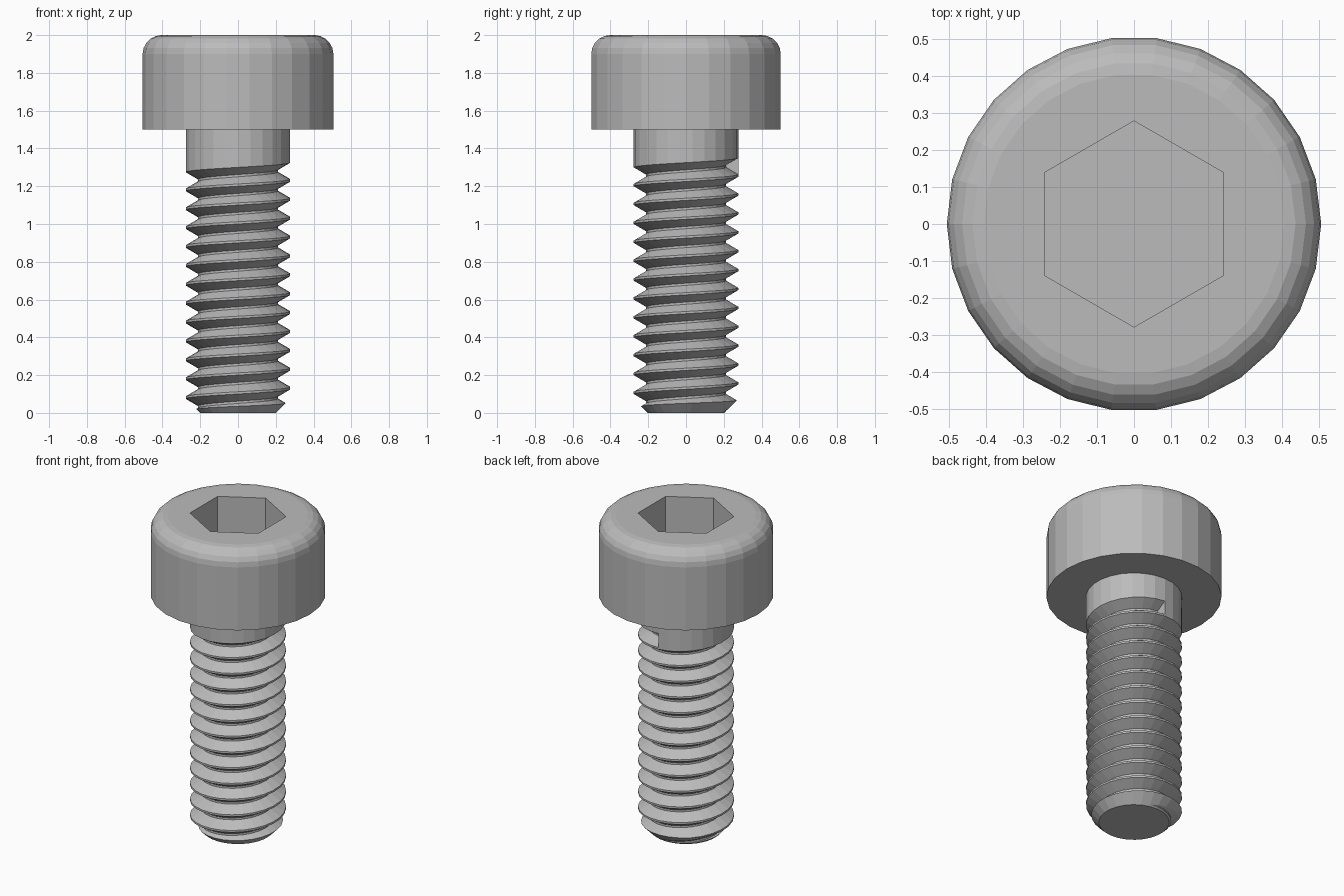
import bpy, bmesh
from math import cos, sin, pi

if "Cube" in bpy.data.objects:
    bpy.data.objects.remove(bpy.data.objects["Cube"])

SIDES = 26
steel = bpy.data.materials.new("steel_grey")
steel.use_nodes = True
steel.diffuse_color = (0.5, 0.5, 0.5, 1)
steel.node_tree.nodes["Principled BSDF"].inputs["Base Color"].default_value = (0.5, 0.5, 0.5, 1)


def make_object(name, bm):
    bmesh.ops.recalc_face_normals(bm, faces=bm.faces[:])
    mesh = bpy.data.meshes.new(name)
    bm.to_mesh(mesh)
    bm.free()
    mesh.materials.append(steel)
    obj = bpy.data.objects.new(name, mesh)
    bpy.context.collection.objects.link(obj)
    return obj


def lathe(name, profile, sides, start=0.0):
    """Closed solid turned about z from (radius, height) points."""
    bm = bmesh.new()
    rings = []
    for r, z in profile:
        angles = [start + 2 * pi * i / sides for i in range(sides)]
        rings.append([bm.verts.new((r * cos(a), r * sin(a), z)) for a in angles])
    for low, high in zip(rings, rings[1:]):
        for i in range(sides):
            j = (i + 1) % sides
            bm.faces.new((low[i], low[j], high[j], high[i]))
    bm.faces.new(rings[0])
    bm.faces.new(rings[-1])
    return make_object(name, bm)


def cut(obj, cutter, operation):
    cutter.hide_render = True
    mod = obj.modifiers.new("cut", "BOOLEAN")
    mod.operation = operation
    mod.solver = "EXACT"
    mod.object = cutter
    bpy.context.view_layer.objects.active = obj
    bpy.ops.object.modifier_apply(modifier=mod.name)
    bpy.data.objects.remove(cutter)


# Head: cylinder with a rounded top edge and a hexagonal socket
R_HEAD, FILLET = 0.505, 0.1
profile = [(R_HEAD, 1.5)]
for k in range(6):
    a = k / 5 * pi / 2
    profile.append((R_HEAD - FILLET + FILLET * cos(a), 2 - FILLET + FILLET * sin(a)))
head = lathe("head", profile, SIDES)
cut(head, lathe("socket_cutter", [(0.278, 1.73), (0.278, 2.2)], 6, pi / 2), "DIFFERENCE")

# Threaded shank: one helical groove swept up a cylinder
R, ROOT, PITCH, TURNS = 0.277, 0.212, 0.1, 15
TOP, BOTTOM, GROOVE_END = 1.5, -0.3, 1.306
groove = [(R, -0.044), (ROOT, -0.006), (ROOT, 0.006), (R, 0.044)]
steps = SIDES * TURNS
bm = bmesh.new()


def point(step, r, z):
    a = pi / 2 + 2 * pi * step / SIDES
    return bm.verts.new((r * cos(a), r * sin(a), z))


cols = []
for s in range(steps + 1):
    mid = GROOVE_END - (steps - s) / SIDES * PITCH
    cols.append([point(s, r, mid + dz) for r, dz in groove])
top = [point(s, R, TOP) for s in range(SIDES)]
base = [point(s, R, BOTTOM) for s in range(SIDES)]

# Groove flanks and root, then the crest between neighbouring turns
for a, b in zip(cols, cols[1:]):
    for k in range(3):
        bm.faces.new((a[k], b[k], b[k + 1], a[k + 1]))
for s in range(steps - SIDES):
    bm.faces.new((cols[s][3], cols[s + 1][3], cols[s + SIDES + 1][0], cols[s + SIDES][0]))

# Plain shank above and below the groove, with the groove's end walls
for s in range(SIDES):
    n = (s + 1) % SIDES
    t = steps - SIDES + s
    above = [cols[t][3], cols[t + 1][3], top[n], top[s]]
    below = [base[s], base[n], cols[s + 1][0], cols[s][0]]
    if s == 0:
        above += [cols[steps][3], cols[steps][0]]
    if n == 0:
        below[2:2] = [cols[0][0], cols[0][3]]
    bm.faces.new(above)
    bm.faces.new(below)
for ring in (top, base, cols[0], cols[steps]):
    bm.faces.new(ring)
shank = make_object("threaded_shank", bm)

# Chamfered tip, trimmed flat at the ground
tip = [(0.203, 0.0), (0.403, 0.2), (0.403, 1.7)]
cut(shank, lathe("tip_cutter", tip, SIDES, pi / 2), "INTERSECT")
